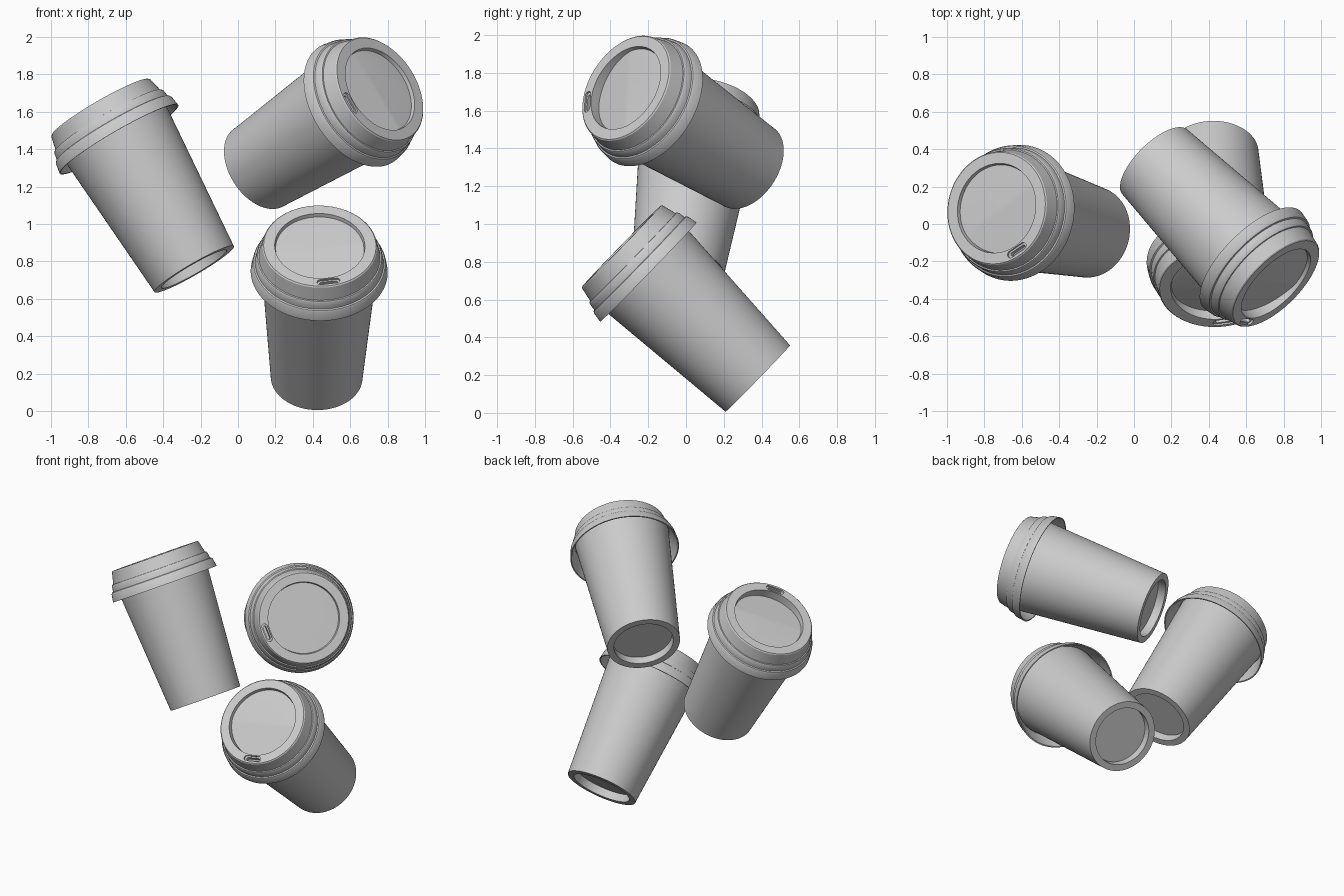
import bpy, bmesh, math
from mathutils import Vector, Matrix

if "Cube" in bpy.data.objects:
    bpy.data.objects.remove(bpy.data.objects["Cube"])

N = 96


def ring(bm, r, h):
    return [bm.verts.new((r * math.cos(2 * math.pi * i / N), r * math.sin(2 * math.pi * i / N), h))
            for i in range(N)]


def lathe(bm, profile):
    rings = [ring(bm, r, h) for r, h in profile]
    for a, b in zip(rings, rings[1:]):
        for i in range(N):
            j = (i + 1) % N
            bm.faces.new((a[i], a[j], b[j], b[i]))
    return rings


def finish(bm, name, matrix):
    bmesh.ops.recalc_face_normals(bm, faces=bm.faces)
    me = bpy.data.meshes.new(name)
    bm.to_mesh(me)
    bm.free()
    ob = bpy.data.objects.new(name, me)
    bpy.context.collection.objects.link(ob)
    ob.matrix_world = matrix
    return ob


def smooth(ob):
    bpy.ops.object.select_all(action='DESELECT')
    ob.select_set(True)
    bpy.context.view_layer.objects.active = ob
    bpy.ops.object.shade_smooth_by_angle(angle=math.radians(28))


# Tapered paper cup with a recessed base and hollow inside
def make_cup(name, m):
    bm = bmesh.new()
    rings = lathe(bm, [(0.2, 0.055), (0.2, 0), (0.245, 0), (0.317, 0.95),
                       (0.300, 0.95), (0.231, 0.07)])
    bm.faces.new(rings[0])
    bm.faces.new(rings[-1])
    smooth(finish(bm, name, m))


# Lid with stepped skirt and a sunken top that tilts down to the sip hole (-y)
def make_lid(name, m):
    bm = bmesh.new()
    rings = lathe(bm, [(0.316, 0.90), (0.335, 0.865), (0.358, 0.808), (0.366, 0.808),
                       (0.357, 0.862), (0.351, 0.871), (0.343, 0.874), (0.341, 0.888),
                       (0.337, 0.912), (0.331, 0.921), (0.324, 0.922),
                       (0.306, 1.0), (0.300, 1.006), (0.241, 1.006), (0.236, 0.985)])
    under = ring(bm, 0.316, 0.92)
    for i in range(N):
        j = (i + 1) % N
        bm.faces.new((under[i], under[j], rings[0][j], rings[0][i]))
    bm.faces.new(under)
    floor = rings[-1]
    for v in floor:
        v.co.z -= 0.16 * max(0.0, -v.co.y)
    bm.faces.new(floor[:N // 2 + 1])
    bm.faces.new(floor[N // 2:] + floor[:1])
    lid = finish(bm, name, m)

    # Curved sip slot: wide shallow dish plus a narrow deep opening
    for k, (half, w, depth) in enumerate([(0.062, 0.019, 0.012), (0.048, 0.010, 0.045)]):
        cb = bmesh.new()
        pts = []
        for side in (1, -1):
            for i in range(13):
                t = math.pi * i / 12
                x = side * (half - w + w * math.sin(t))
                y = side * w * math.cos(t)
                a, r = x / 0.27, 0.27 + y
                pts.append((r * math.sin(a), -r * math.cos(a)))
        lo = [cb.verts.new((x, y, 1.006 - depth)) for x, y in pts]
        hi = [cb.verts.new((x, y, 1.05)) for x, y in pts]
        cb.faces.new(lo)
        cb.faces.new(hi)
        for i in range(len(pts)):
            j = (i + 1) % len(pts)
            cb.faces.new((lo[i], lo[j], hi[j], hi[i]))
        cutter = finish(cb, "slot_cutter", m)
        mod = lid.modifiers.new("slot", 'BOOLEAN')
        mod.object = cutter
        mod.operation = 'DIFFERENCE'
        mod.solver = 'EXACT'
        bpy.context.view_layer.objects.active = lid
        bpy.ops.object.modifier_apply(modifier=mod.name)
        bpy.data.objects.remove(cutter)
    smooth(lid)


# Base centre, axis towards the lid, direction of the sip hole
cups = [
    ("left", (-0.234, -0.043, 0.759), (-0.501, 0.128, 0.865), (0.115, -0.24, 0.104)),
    ("lower", (0.42, 0.38, 0.182), (0.017, -0.72, 0.70), (0.045, -0.18, -0.18)),
    ("upper", (0.113, 0.33, 1.303), (0.647, -0.65, 0.419), (-0.15, -0.20, -0.07)),
]
for name, base, axis, sip in cups:
    z = Vector(axis).normalized()
    y = -(Vector(sip) - z * z.dot(Vector(sip))).normalized()
    x = y.cross(z)
    m = Matrix.Translation(base) @ Matrix((x, y, z)).transposed().to_4x4()
    make_cup(name + "_cup", m)
    make_lid(name + "_lid", m)
